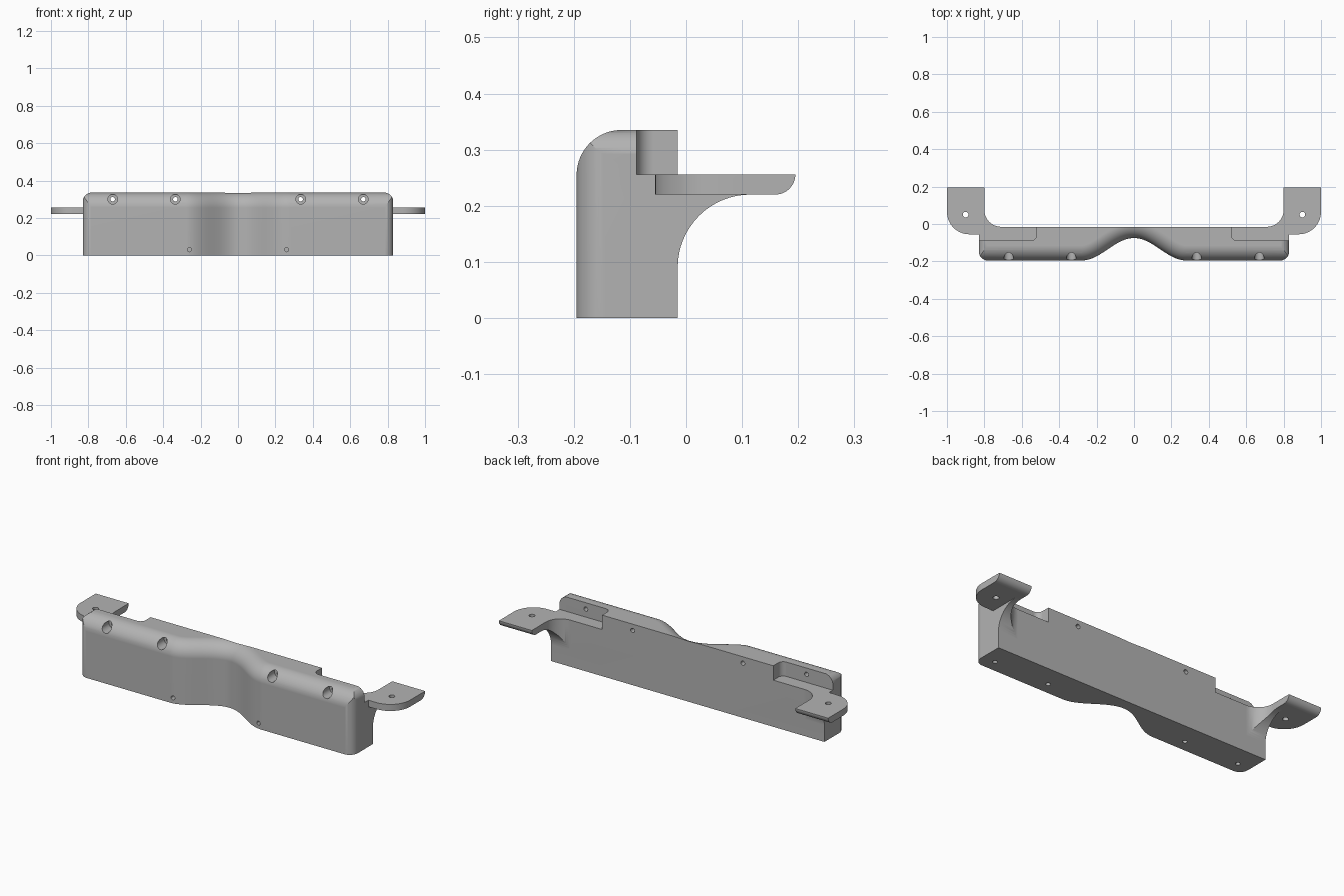
import bpy, bmesh
from math import sin, cos, pi, radians
from mathutils import Vector

old = bpy.data.objects.get("Cube")
if old:
    bpy.data.objects.remove(old, do_unlink=True)

grey = bpy.data.materials.new("plain grey")
grey.use_nodes = True
grey.diffuse_color = (0.45, 0.45, 0.45, 1)
grey.node_tree.nodes["Principled BSDF"].inputs["Base Color"].default_value = grey.diffuse_color

# Overall dimensions
HALF, FRONT, BACK, TOP = 0.83, -0.195, -0.015, 0.335
TAB_LOW, TAB_TOP, TAB_END = 0.22, 0.256, 0.195


def arc(cx, cy, r, a0, a1, n=16):
    angles = [radians(a0 + (a1 - a0) * i / n) for i in range(n + 1)]
    return [(cx + r * cos(a), cy + r * sin(a)) for a in angles]


def loft(name, rings):
    """Join closed rings of points into a capped solid."""
    bm = bmesh.new()
    rows = [[bm.verts.new(p) for p in ring] for ring in rings]
    n = len(rows[0])
    for a, b in zip(rows, rows[1:]):
        for i in range(n):
            bm.faces.new((a[i], a[(i + 1) % n], b[(i + 1) % n], b[i]))
    bm.faces.new(rows[0])
    bm.faces.new(rows[-1])
    bmesh.ops.recalc_face_normals(bm, faces=bm.faces)
    mesh = bpy.data.meshes.new(name)
    bm.to_mesh(mesh)
    bm.free()
    mesh.materials.append(grey)
    ob = bpy.data.objects.new(name, mesh)
    bpy.context.scene.collection.objects.link(ob)
    return ob


def prism(name, pts, axis, lo, hi):
    place = {"X": lambda u, v, w: (w, u, v),
             "Y": lambda u, v, w: (u, w, v),
             "Z": lambda u, v, w: (u, v, w)}[axis]
    return loft(name, [[place(u, v, w) for u, v in pts] for w in (lo, hi)])


def combine(ob, other, operation):
    mod = ob.modifiers.new("combine", "BOOLEAN")
    mod.operation, mod.solver, mod.object = operation, "EXACT", other
    bpy.context.view_layer.objects.active = ob
    bpy.ops.object.modifier_apply(modifier=mod.name)
    bpy.data.objects.remove(other, do_unlink=True)


def drill(ob, u, v, r, axis, lo, hi):
    combine(ob, prism("drill", arc(u, v, r, 0, 345, 23), axis, lo, hi), "DIFFERENCE")


def mirrored(pts, s):
    return [(s * x, y) for x, y in pts]


# Main body: a wavy front with a rounded upper edge that follows the wave
WAVE, RISE, ROUND = 0.28, 0.12, 0.08


def section(x):
    inside = abs(x) < WAVE
    y = FRONT + (RISE * (1 + cos(pi * x / WAVE)) / 2 if inside else 0)
    slope = -RISE * pi / WAVE / 2 * sin(pi * x / WAVE) if inside else 0
    inward = Vector((-slope, 1)).normalized()
    ring = [(x, 0.1, 0), (x, y, 0)]
    for d, z in arc(ROUND, TOP - ROUND, ROUND, 180, 90):
        ring.append((x + inward.x * d, y + inward.y * d, z))
    return ring + [(x, 0.1, TOP)]


xs = [-0.9] + [WAVE * i / 24 for i in range(-24, 25)] + [0.9]
body = loft("bar_body", [section(x) for x in xs])

# Trim the ends: rounded front corners and rounded upper corners
R = 0.05
plan = [(HALF, BACK), (-HALF, BACK)]
plan += arc(-HALF + R, FRONT - 0.0005 + R, R, 180, 270)
plan += arc(HALF - R, FRONT - 0.0005 + R, R, 270, 360)
combine(body, prism("plan_trim", plan, "Z", -0.1, 0.5), "INTERSECT")
face = [(-HALF - 0.0005, -0.1), (HALF + 0.0005, -0.1)]
face += arc(HALF + 0.0005 - R, TOP + 0.0005 - R, R, 0, 90)
face += arc(-HALF - 0.0005 + R, TOP + 0.0005 - R, R, 90, 180)
combine(body, prism("end_trim", face, "Y", -0.4, 0.3), "INTERSECT")

# Side profiles of the tab and of the curved web below it
tab_side = [(-0.3, TAB_TOP), (-0.3, TAB_LOW)]
tab_side += arc(TAB_END - 0.036, TAB_TOP, 0.036, 270, 360)
web_side = [(-0.05, 0.24), (-0.05, 0.09)]
web_side += arc(0.115, 0.09, 0.13, 180, 90) + [(0.115, 0.24)]

inner = arc(0.71, 0.075, 0.09, 270, 360)
tab_plan = [(0.71, -0.055)] + arc(0.88, 0.065, 0.12, 270, 360)
tab_plan += [(1, 0.25), (0.8, 0.25)] + inner[::-1]
web_plan = [(0.71, -0.04), (HALF, -0.04), (HALF, 0.2), (0.8, 0.2)] + inner[::-1]
pocket_plan = [(0.9, 0.1), (0.52, 0.1)] + arc(0.55, -0.058, 0.03, 180, 270, 8) + [(0.9, -0.088)]

for s in (-1, 1):
    # Pocket behind the front wall
    combine(body, prism("pocket", mirrored(pocket_plan, s), "Z", TAB_TOP, 0.5), "DIFFERENCE")

    # Curved web
    web = prism("web", mirrored(web_plan, s), "Z", 0, 0.3)
    combine(web, prism("web_side", web_side, "X", -1.2, 1.2), "INTERSECT")
    combine(body, web, "UNION")

    # Mounting tab with its screw hole
    tab = prism("tab", mirrored(tab_plan, s), "Z", 0, 0.3)
    combine(tab, prism("tab_side", tab_side, "X", -1.2, 1.2), "INTERSECT")
    combine(body, tab, "UNION")
    drill(body, s * 0.9, 0.05, 0.015, "Z", 0.1, 0.4)

    # Counterbored holes through the upper front
    for x in (0.335, 0.67):
        drill(body, s * x, 0.3, 0.026, "Y", -0.4, -0.125)
        drill(body, s * x, 0.3, 0.012, "Y", -0.2, 0.1)

    # Small blind holes low on the front and in the underside
    drill(body, s * 0.26, 0.03, 0.011, "Y", -0.4, -0.1)
    for x in (0.425, 0.755):
        drill(body, s * x, -0.13, 0.012, "Z", -0.1, 0.1)

# Smooth curved faces, keeping hard edges crisp
bpy.ops.object.select_all(action="DESELECT")
body.select_set(True)
bpy.context.view_layer.objects.active = body
bpy.ops.object.shade_smooth_by_angle(angle=radians(25))
weighted = body.modifiers.new("weighted normals", "WEIGHTED_NORMAL")
weighted.keep_sharp = True
